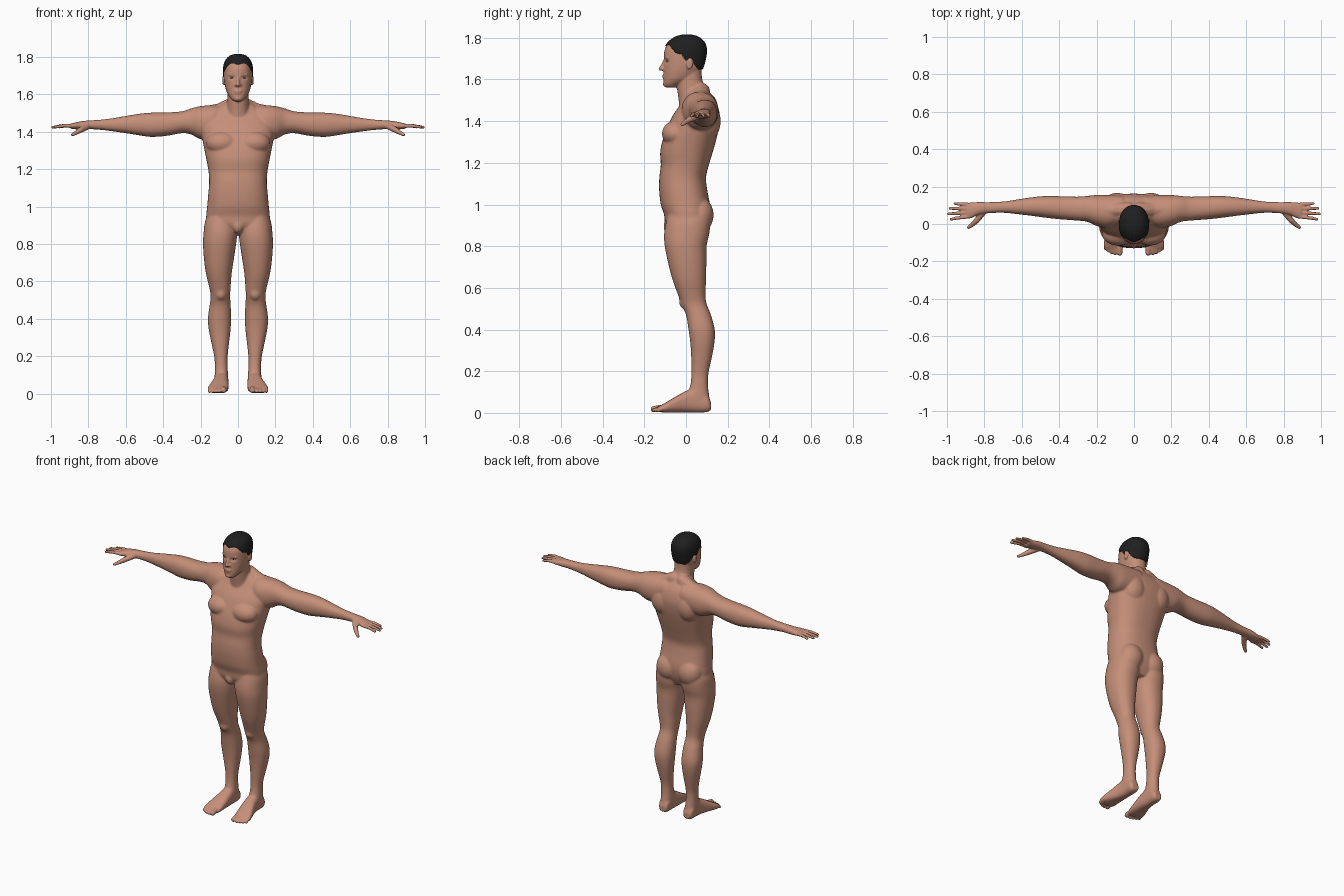
import bpy, bmesh, math
from mathutils import Vector


def material(name, rgb):
    m = bpy.data.materials.new(name)
    m.diffuse_color = (*rgb, 1)
    return m


SKIN = material("skin", (0.56, 0.275, 0.19))
HAIR = material("black hair", (0.014, 0.014, 0.015))
WHITE = material("eye white", (0.55, 0.5, 0.46))
IRIS = material("dark iris", (0.03, 0.02, 0.015))


def catmull(a, b, c, d, t):
    return [0.5 * (2*q + (r-p)*t + (2*p-5*q+4*r-s)*t*t + (3*q-p-3*r+s)*t**3)
            for p, q, r, s in zip(a, b, c, d)]


def loft(bm, axis, rows, s=1, e=2.2, n=40, sub=4):
    """Smooth skin through superellipse sections (t, u0, u1, v0, v1) along an axis."""
    fine = []
    for i in range(len(rows) - 1):
        a, d = rows[max(i-1, 0)], rows[min(i+2, len(rows)-1)]
        fine += [catmull(a, rows[i], rows[i+1], d, k/sub) for k in range(sub)]
    fine.append(rows[-1])
    rings = []
    for t, u0, u1, v0, v1 in fine:
        ring = []
        for k in range(n):
            c, q = math.cos(2*math.pi*k/n), math.sin(2*math.pi*k/n)
            u = (u0+u1)/2 + (u1-u0)/2 * math.copysign(abs(c)**(2/e), c)
            v = (v0+v1)/2 + (v1-v0)/2 * math.copysign(abs(q)**(2/e), q)
            x, y, z = {'X': (t, u, v), 'Y': (u, t, v), 'Z': (u, v, t)}[axis]
            ring.append(bm.verts.new((x*s, y, z)))
        rings.append(ring)
    for r0, r1 in zip(rings, rings[1:]):
        for k in range(n):
            j = (k+1) % n
            bm.faces.new((r0[k], r0[j], r1[j], r1[k]))
    bm.faces.new(rings[0])
    bm.faces.new(rings[-1])


def sphere_template(level):
    t = bmesh.new()
    bmesh.ops.create_icosphere(t, subdivisions=level, radius=1)
    t.verts.index_update()
    data = [v.co.copy() for v in t.verts], [[v.index for v in f.verts] for f in t.faces]
    t.free()
    return data


COARSE, FINE = sphere_template(2), sphere_template(3)


def ball(bm, c, r, s=1, template=FINE):
    vs = [bm.verts.new((c[0]*s + p.x*r[0], c[1] + p.y*r[1], c[2] + p.z*r[2])) for p in template[0]]
    for f in template[1]:
        bm.faces.new([vs[i] for i in f])


def chain(bm, pts, s=1):
    """Rounded limb swept through points (x, y, z, radius)."""
    for a, b in zip(pts, pts[1:]):
        steps = max(2, int((Vector(a[:3])-Vector(b[:3])).length / (0.45*min(a[3], b[3]))))
        for k in range(steps+1):
            x, y, z, r = [p+(q-p)*k/steps for p, q in zip(a, b)]
            ball(bm, (x, y, z), (r, r, r), s, COARSE)


def add_object(name, me, mat):
    me.name = name
    me.shade_smooth()
    me.materials.clear()
    me.materials.append(mat)
    ob = bpy.data.objects.new(name, me)
    bpy.context.collection.objects.link(ob)
    return ob


def finish(bm, name, mat):
    me = bpy.data.meshes.new(name)
    bm.to_mesh(me)
    bm.free()
    return add_object(name, me, mat)


def bake(ob):
    """Apply all modifiers and return the resulting object."""
    me = bpy.data.meshes.new_from_object(ob.evaluated_get(bpy.context.evaluated_depsgraph_get()))
    bpy.data.objects.remove(ob)
    return add_object("body", me, SKIN)


def sym(rows):
    return [(z, -w, w, f, b) for z, w, f, b in rows]


# Sections: height, half width, front, back
TORSO = sym([(.85, .09, -.06, .08), (.90, .165, -.097, .105), (.95, .170, -.105, .116),
             (1.0, .165, -.121, .115), (1.07, .159, -.129, .102), (1.13, .154, -.128, .096),
             (1.19, .158, -.121, .11), (1.25, .169, -.124, .128), (1.31, .181, -.112, .145),
             (1.37, .192, -.09, .158), (1.43, .195, -.062, .162), (1.49, .165, -.02, .147),
             (1.53, .11, .0, .12), (1.56, .06, .01, .09)])
NECK = sym([(1.44, .075, -.03, .14), (1.50, .065, -.035, .13), (1.55, .059, -.042, .1),
            (1.60, .057, -.045, .078), (1.66, .058, -.045, .075)])
HEAD = sym([(1.562, .022, -.098, -.05), (1.575, .036, -.107, -.03), (1.60, .055, -.108, .03),
            (1.63, .066, -.107, .062), (1.66, .072, -.106, .08), (1.70, .075, -.106, .091),
            (1.74, .075, -.103, .096), (1.775, .066, -.085, .087), (1.80, .045, -.052, .06),
            (1.81, .018, -.02, .03)])
# x, front, back, bottom, top
ARM = [(.06, .02, .15, 1.40, 1.54), (.13, -.02, .155, 1.36, 1.542), (.20, -.01, .155, 1.36, 1.537),
       (.25, .012, .15, 1.385, 1.525), (.30, .018, .146, 1.392, 1.509), (.38, .024, .148, 1.378, 1.503),
       (.46, .032, .150, 1.372, 1.502), (.52, .04, .146, 1.379, 1.497), (.60, .05, .135, 1.392, 1.484),
       (.70, .06, .120, 1.406, 1.468), (.78, .057, .117, 1.413, 1.461), (.83, .05, .117, 1.413, 1.457),
       (.87, .032, .115, 1.413, 1.449), (.895, .03, .112, 1.416, 1.444)]
# z, inner, outer, front, back
LEG = [(.98, .03, .15, -.08, .10), (.92, .01, .176, -.095, .115), (.86, .004, .184, -.105, .112),
       (.80, .010, .187, -.102, .099), (.72, .022, .182, -.086, .098), (.64, .034, .171, -.065, .096),
       (.56, .040, .152, -.036, .094), (.52, .042, .146, -.022, .10), (.47, .039, .152, .0, .12),
       (.40, .037, .161, .012, .138), (.34, .040, .156, .02, .137), (.27, .048, .142, .025, .125),
       (.19, .056, .126, .026, .108), (.13, .055, .124, .02, .106), (.08, .052, .125, .0, .112),
       (.03, .054, .122, -.02, .117)]
# y, inner, outer, sole, top
FOOT = [(.12, .065, .11, .015, .05), (.10, .055, .122, .004, .09), (.05, .052, .124, .002, .12),
        (.0, .05, .132, .002, .105), (-.05, .05, .147, .002, .078), (-.09, .052, .160, .002, .054),
        (-.12, .056, .162, .003, .037), (-.13, .062, .156, .006, .03)]

bm = bmesh.new()
loft(bm, 'Z', TORSO, e=2.4)
loft(bm, 'Z', NECK)
loft(bm, 'Z', HEAD)
# nose, lips, chin, groin
chain(bm, [(0, -.100, 1.697, .007), (0, -.117, 1.657, .010), (0, -.121, 1.652, .011)])
ball(bm, (0, -.104, 1.618), (.022, .010, .006))
ball(bm, (0, -.103, 1.608), (.019, .010, .006))
ball(bm, (0, -.096, 1.577), (.022, .015, .013))
ball(bm, (0, -.075, .895), (.032, .033, .04))
for s in (1, -1):
    loft(bm, 'X', ARM, s)
    loft(bm, 'Z', LEG, s)
    loft(bm, 'Y', FOOT, s, e=2.5)
    # trapezius, chest, shoulder blade, buttock, kneecap
    chain(bm, [(.03, .075, 1.543, .042), (.10, .075, 1.511, .042), (.19, .075, 1.495, .04)], s)
    ball(bm, (.085, -.05, 1.34), (.088, .066, .062), s)
    ball(bm, (.09, .10, 1.40), (.08, .067, .095), s)
    ball(bm, (.078, .066, .95), (.078, .067, .085), s)
    ball(bm, (.092, .0, .535), (.034, .034, .04), s)
    # brow, nostril, ear
    chain(bm, [(.012, -.100, 1.705, .006), (.045, -.088, 1.705, .006)], s)
    ball(bm, (.011, -.109, 1.650), (.008, .010, .007), s)
    ball(bm, (.077, .018, 1.676), (.007, .016, .029), s)
    # fingers and thumb
    for y0, y1, tip in ((.041, .026, .978), (.062, .054, .992), (.083, .083, .984), (.103, .110, .958)):
        mid = (.88+tip)/2
        chain(bm, [(.875, y0, 1.431, .0115), (mid, (y0+y1)/2, 1.432, .0098), (tip, y1, 1.424, .008)], s)
    chain(bm, [(.80, .07, 1.430, .018), (.84, .02, 1.410, .016), (.865, -.004, 1.395, .012),
               (.885, -.018, 1.384, .0095)], s)
    # toes
    for x, tip, r in ((.076, -.155, .0155), (.101, -.158, .010), (.120, -.152, .0097),
                      (.137, -.143, .0095), (.152, -.132, .0095)):
        chain(bm, [(x, -.10, .026, r), (x, (tip-.10)/2, .024, r), (x, tip, r+.002, r)], s)
body = finish(bm, "body", SKIN)

# Fuse the parts into one skin
mod = body.modifiers.new("fuse", 'REMESH')
mod.mode = 'VOXEL'
mod.voxel_size = 0.005
body = bake(body)

# Blend the muscles strongly, keep hands, feet and face crisp
group = body.vertex_groups.new(name="muscles")
group.add([v.index for v in body.data.vertices
           if abs(v.co.x) < .80 and .07 < v.co.z < 1.56], 1.0, 'REPLACE')
for times, vertex_group in ((12, "muscles"), (2, "")):
    mod = body.modifiers.new("blend", 'SMOOTH')
    mod.iterations = times
    mod.vertex_group = vertex_group
body = bake(body)

# Eye sockets
for v in body.data.vertices:
    if v.co.z > 1.64 and v.co.y < -.05:
        dx, dz = (abs(v.co.x)-.032)/.016, (v.co.z-1.688)/.010
        v.co.y += .009*math.exp(-dx*dx-dz*dz)

# Eyes
for s, side in ((1, "left"), (-1, "right")):
    for name, y, r, mat in (("eye", -.0875, (.011, .005, .0045), WHITE),
                            ("iris", -.0905, (.0042, .0035, .0038), IRIS)):
        bm = bmesh.new()
        ball(bm, (.032*s, y, 1.688), r)
        finish(bm, side + "_" + name, mat)

# Short hair: head skin raised above the hairline and sunk below it
LINE = [(-.2, 1.757), (-.075, 1.757), (-.05, 1.728), (-.02, 1.72), (-.004, 1.69), (.010, 1.69),
        (.026, 1.70), (.042, 1.67), (.06, 1.648), (.2, 1.635)]


def hairline(co):
    h = LINE[-1][1]
    for (y0, h0), (y1, h1) in zip(LINE, LINE[1:]):
        if y0 <= co.y <= y1:
            h = h0 + (h1-h0)*(co.y-y0)/(y1-y0)
    if co.y < -.04:
        h += .009*math.sin(min(abs(co.x)/.055, 1)*math.pi)
    return h


bm = bmesh.new()
loft(bm, 'Z', HEAD, n=96, sub=10)
bmesh.ops.recalc_face_normals(bm, faces=bm.faces)
bm.normal_update()
over = {v: v.co.z-hairline(v.co) for v in bm.verts}
for v, d in over.items():
    v.co += v.normal * .005*max(-1, min(1, d/.006))
low = [f for f in bm.faces if all(over[v] < -.006 for v in f.verts)]
bmesh.ops.delete(bm, geom=low, context='FACES')
finish(bm, "hair", HAIR)
